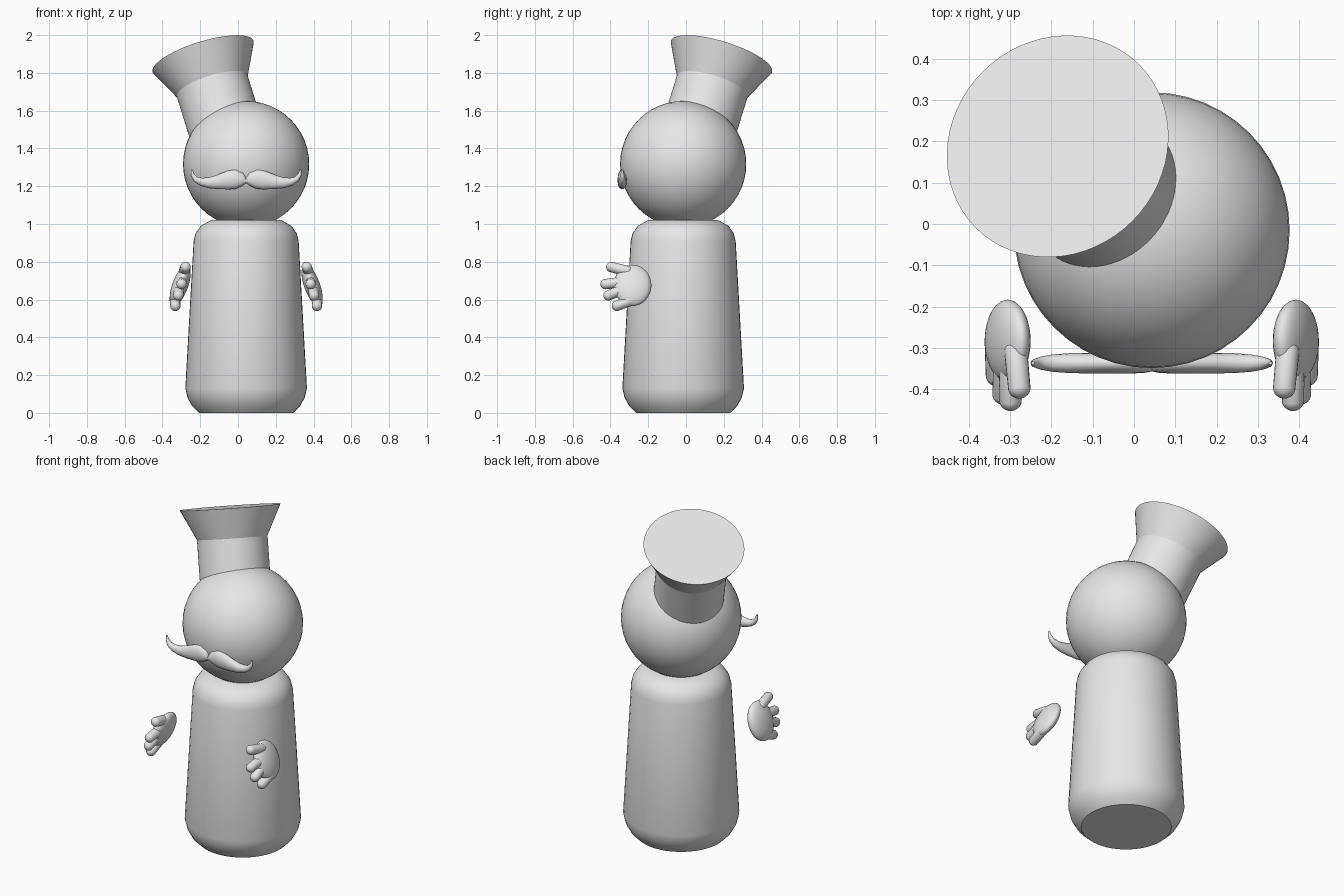
import bpy, bmesh, math
from mathutils import Vector, Matrix

if "Cube" in bpy.data.objects:
    bpy.data.objects.remove(bpy.data.objects["Cube"])

grey = bpy.data.materials.new("plain_grey")
grey.diffuse_color = (0.8, 0.8, 0.8, 1)
grey.use_nodes = True
grey.node_tree.nodes["Principled BSDF"].inputs["Base Color"].default_value = grey.diffuse_color
CX, CY = 0.043, -0.015      # axis of the figure


def finish(name, bm, angle=30):
    bmesh.ops.recalc_face_normals(bm, faces=bm.faces)
    me = bpy.data.meshes.new(name)
    bm.to_mesh(me)
    bm.free()
    me.materials.append(grey)
    ob = bpy.data.objects.new(name, me)
    bpy.context.collection.objects.link(ob)
    bpy.ops.object.select_all(action='DESELECT')
    ob.select_set(True)
    bpy.context.view_layer.objects.active = ob
    bpy.ops.object.shade_smooth_by_angle(angle=math.radians(angle))
    return ob


def loft(bm, rings):
    """Skin closed rings of points and cap both ends."""
    loops = [[bm.verts.new(p) for p in ring] for ring in rings]
    n = len(loops[0])
    for a, b in zip(loops, loops[1:]):
        for i in range(n):
            j = (i + 1) % n
            bm.faces.new((a[i], a[j], b[j], b[i]))
    bm.faces.new(loops[0][::-1])
    bm.faces.new(loops[-1])


def circle(n):
    return [(math.cos(math.tau * i / n), math.sin(math.tau * i / n)) for i in range(n)]


def lathe(name, profile, matrix, angle=30, n=48):
    bm = bmesh.new()
    loft(bm, [[matrix @ Vector((r * c, r * s, z)) for c, s in circle(n)] for r, z in profile])
    return finish(name, bm, angle)


def ball(bm, matrix, u=32, v=16):
    bmesh.ops.create_uvsphere(bm, u_segments=u, v_segments=v, radius=1, matrix=matrix)


# Body: tapered peg with rounded shoulders and foot
lathe("body", [(.25, 0), (.285, .035), (.31, .08), (.322, .13), (.278, .91),
               (.268, .95), (.24, .99), (.187, 1.02)], Matrix.Translation((CX, CY, 0)))

# Head
bm = bmesh.new()
ball(bm, Matrix.Translation((CX, CY, 1.317)) @ Matrix.Scale(.334, 4), 48, 24)
finish("head", bm)

# Tilted flared hat, origin at the middle of its top
tilt = Vector((-.284, .284, .916)).to_track_quat('Z', 'Y').to_matrix().to_4x4()
lathe("hat", [(.196, -.5), (.196, -.17), (.28, 0)],
      Matrix.Translation((-.185, .188, 1.887)) @ tilt, 15, 64)

# Moustache: distance from middle, height, half height, half depth
sections = [(0, 1.231, .014, .02), (.02, 1.236, .036, .024), (.055, 1.238, .051, .025),
            (.095, 1.232, .049, .025), (.15, 1.222, .038, .025), (.2, 1.218, .028, .024),
            (.24, 1.224, .021, .021), (.268, 1.238, .015, .016), (.284, 1.262, .01, .01),
            (.288, 1.288, .004, .004)]
for side, label in ((-1, "left"), (1, "right")):
    bm = bmesh.new()
    rings = []
    for i, (d, z, hz, hy) in enumerate(sections):
        p, q = sections[max(i - 1, 0)], sections[min(i + 1, len(sections) - 1)]
        t = Vector((q[0] - p[0], q[1] - p[1])).normalized()
        if i == 0:
            t = Vector((1, 0))
        rings.append([(CX + side * (d - t.y * hz * s), -.337 + hy * c, z + t.x * hz * s)
                      for c, s in circle(16)])
    loft(bm, rings)
    finish("moustache_" + label, bm, 60)

# Hands: tilted palm with a thumb and three fingers (tip, base)
fingers = [((.364, -.395, .772), (.372, -.31, .75)),
           ((.385, -.425, .682), (.385, -.32, .695)),
           ((.402, -.41, .622), (.398, -.32, .66)),
           ((.418, -.365, .567), (.42, -.28, .60))]
for side, label in ((-1, "left"), (1, "right")):
    mirror = (Matrix.Translation((CX, 0, 0)) @ Matrix.Diagonal((side, 1, 1, 1))
              @ Matrix.Translation((-CX, 0, 0)))
    bm = bmesh.new()
    ball(bm, Matrix.Translation((.392, -.283, .675)) @ Matrix.Rotation(math.radians(-20), 4, 'Y')
         @ Matrix.Diagonal((.042, .1, .115, 1)))
    bm.transform(mirror)
    finish("palm_" + label, bm, 60)
    for k, (tip, base) in enumerate(fingers):
        tip, base = Vector(tip), Vector(base)
        axis = (tip - base).normalized()
        rot = axis.to_track_quat('Z', 'Y').to_matrix().to_4x4()
        bm = bmesh.new()
        ball(bm, Matrix.Scale(.028, 4), 20, 12)
        for v in bm.verts:                       # stretch the ball into a capsule
            if v.co.z > 1e-5:
                v.co.z += (tip - base).length
        bm.transform(mirror @ Matrix.Translation(base) @ rot)
        finish(("thumb_" if k == 0 else "finger_%d_" % k) + label, bm, 60)
